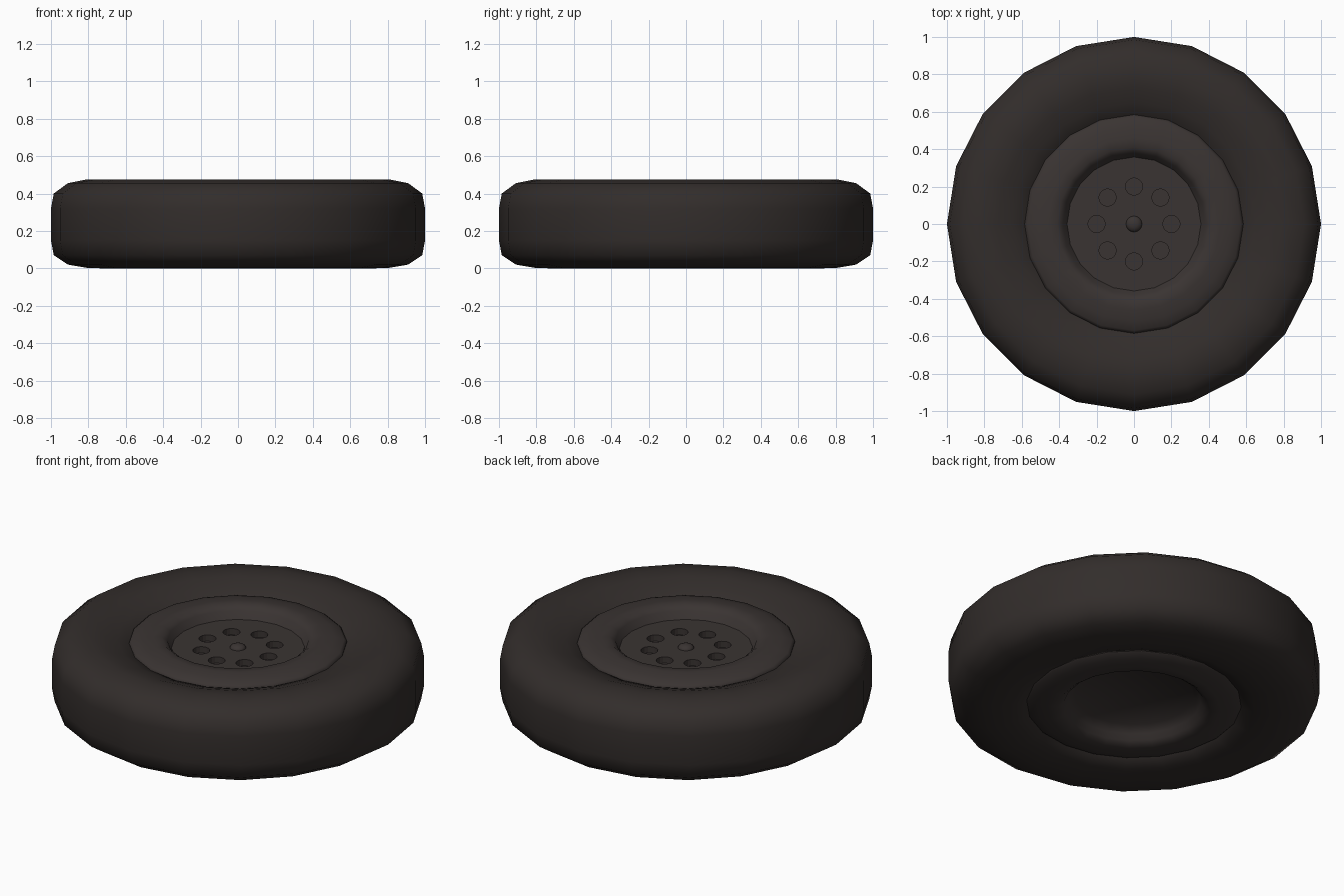
import bpy, bmesh
from math import cos, sin, pi, radians

if "Cube" in bpy.data.objects:
    bpy.data.objects.remove(bpy.data.objects["Cube"])

rubber = bpy.data.materials.new("dark_rubber")
rubber.diffuse_color = (0.032, 0.026, 0.024, 1)
rubber.use_nodes = True
rubber.node_tree.nodes["Principled BSDF"].inputs["Base Color"].default_value = rubber.diffuse_color
metal = bpy.data.materials.new("dark_metal")
metal.diffuse_color = (0.042, 0.034, 0.032, 1)
metal.use_nodes = True
metal.node_tree.nodes["Principled BSDF"].inputs["Base Color"].default_value = metal.diffuse_color


def finish(ob, mat, angle=40):
    ob.data.materials.append(mat)
    bpy.ops.object.select_all(action='DESELECT')
    ob.select_set(True)
    bpy.context.view_layer.objects.active = ob
    bpy.ops.object.shade_smooth_by_angle(angle=radians(angle))


def lathe(name, profile, mat, n=20, closed=False, angle=40):
    """Spin (radius, height) points around z; radius 0 makes a pole."""
    bm = bmesh.new()
    rings = []
    for r, z in profile:
        if r == 0:
            rings.append([bm.verts.new((0, 0, z))] * n)
        else:
            rings.append([bm.verts.new((r * cos(2 * pi * i / n), r * sin(2 * pi * i / n), z))
                          for i in range(n)])
    pairs = list(zip(rings, rings[1:]))
    if closed:
        pairs.append((rings[-1], rings[0]))
    for a, b in pairs:
        for i in range(n):
            j = (i + 1) % n
            bm.faces.new(dict.fromkeys((a[i], a[j], b[j], b[i])))
    bmesh.ops.recalc_face_normals(bm, faces=bm.faces)
    me = bpy.data.meshes.new(name)
    bm.to_mesh(me)
    bm.free()
    ob = bpy.data.objects.new(name, me)
    bpy.context.collection.objects.link(ob)
    finish(ob, mat, angle)
    return ob


# Tyre: closed carcass section
lathe("tyre", [(0.56, 0.07), (0.58, 0.035), (0.65, 0.01), (0.73, 0.0), (0.81, 0.003),
               (0.91, 0.02), (0.985, 0.07), (1.0, 0.15), (1.0, 0.32), (0.985, 0.40),
               (0.91, 0.455), (0.81, 0.475), (0.73, 0.465), (0.65, 0.437),
               (0.585, 0.41), (0.56, 0.38)], rubber, closed=True, angle=60)

# Rim: rolled dish on both sides, recessed around the hub
lathe("rim", [(0.34, 0.36), (0.36, 0.38), (0.38, 0.425), (0.41, 0.448), (0.46, 0.45),
              (0.52, 0.44), (0.57, 0.427), (0.585, 0.415), (0.585, 0.38),
              (0.585, 0.08), (0.585, 0.045), (0.57, 0.033), (0.52, 0.02), (0.46, 0.008),
              (0.41, 0.008), (0.38, 0.03), (0.36, 0.06), (0.32, 0.095), (0, 0.10)],
      metal, angle=60)

# Hub plate with a ring of eight holes
hub = lathe("hub_plate", [(0, 0.30), (0.358, 0.30), (0.358, 0.382), (0, 0.382)], metal)
bm = bmesh.new()
for k in range(8):
    a = k * pi / 4
    res = bmesh.ops.create_cone(bm, cap_ends=True, segments=16, radius1=0.046,
                                radius2=0.046, depth=0.08)
    bmesh.ops.translate(bm, verts=res["verts"], vec=(0.2 * cos(a), 0.2 * sin(a), 0.385))
me = bpy.data.meshes.new("hole_cutter")
bm.to_mesh(me)
bm.free()
cutter = bpy.data.objects.new("hole_cutter", me)
bpy.context.collection.objects.link(cutter)
cutter.hide_render = True
cutter.hide_set(True)
mod = hub.modifiers.new("holes", 'BOOLEAN')
mod.operation = 'DIFFERENCE'
mod.solver = 'EXACT'
mod.object = cutter
bpy.context.view_layer.objects.active = hub
bpy.ops.object.modifier_apply(modifier=mod.name)
bpy.data.objects.remove(cutter)

# Domed centre cap
lathe("centre_cap", [(0.043, 0.37), (0.043, 0.385), (0.035, 0.395), (0.02, 0.402), (0, 0.404)],
      metal, n=16, angle=60)
